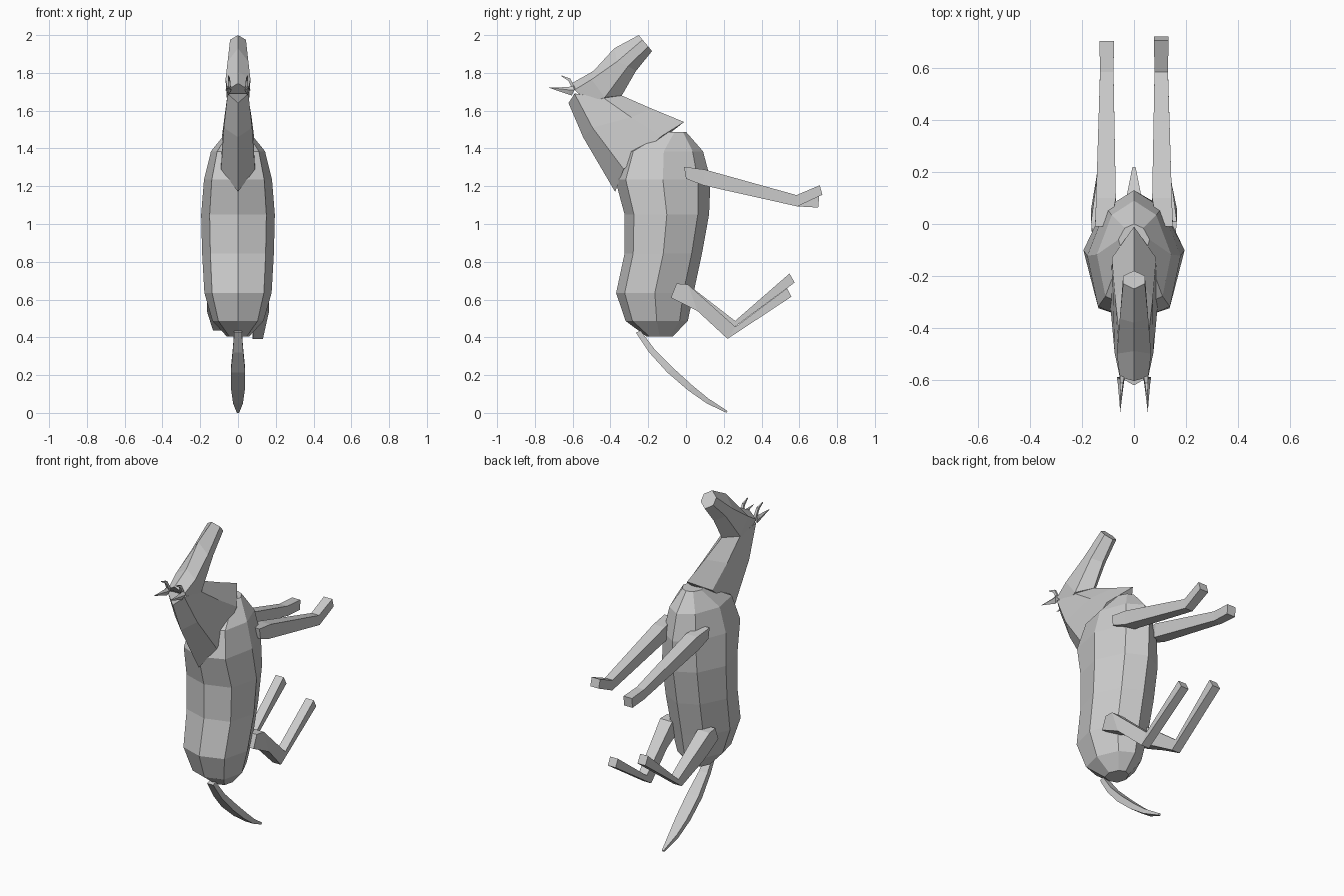
import bpy, bmesh

coat = bpy.data.materials.new("coat_grey")
coat.diffuse_color = (0.6, 0.6, 0.6, 1)


def loft(name, rings):
    """Skin a closed tube through rings that share a vertex count."""
    bm = bmesh.new()
    loops = [[bm.verts.new(p) for p in ring] for ring in rings]
    n = len(loops[0])
    for a, b in zip(loops, loops[1:]):
        for i in range(n):
            j = (i + 1) % n
            bm.faces.new((a[i], a[j], b[j], b[i]))
    bm.faces.new(loops[0])
    bm.faces.new(loops[-1])
    bmesh.ops.remove_doubles(bm, verts=bm.verts, dist=0.0005)
    bmesh.ops.recalc_face_normals(bm, faces=bm.faces)
    mesh = bpy.data.meshes.new(name)
    bm.to_mesh(mesh)
    bm.free()
    mesh.materials.append(coat)
    ob = bpy.data.objects.new(name, mesh)
    bpy.context.collection.objects.link(ob)
    return ob


def mirrored(half):
    """Complete a ring from its x >= 0 half, given from back to front."""
    return half + [(-x, y, z) for x, y, z in reversed(half) if x > 0]


def limb(name, stations):
    """Box tube; station = x centre, half width, upper (y, z), lower (y, z)."""
    loft(name, [[(x - w, *u), (x + w, *u), (x + w, *l), (x - w, *l)]
                for x, w, u, l in stations])


# Barrel body: z, half width, spine y, belly y
body = []
for z, w, yb, yf in [(0.405, 0.06, -0.21, -0.07), (0.487, 0.135, -0.32, 0.01),
                     (0.635, 0.178, -0.37, 0.04), (0.845, 0.19, -0.325, 0.085),
                     (1.05, 0.195, -0.325, 0.122), (1.235, 0.18, -0.375, 0.13),
                     (1.385, 0.143, -0.325, 0.09), (1.488, 0.06, -0.12, 0.0)]:
    k = (yf - yb) / 0.45
    body.append(mirrored([(0, yb, z), (w * 0.77, yb + 0.05 * k, z),
                          (w, (yb + yf) / 2, z),
                          (w * 0.6, yf - 0.06 * k, z), (0, yf, z)]))
loft("body", body)

# Neck: crest, upper side, lower side, throat
loft("neck", [mirrored(h) for h in (
    [(0, -0.375, 1.17), (0.09, -0.33, 1.29), (0.085, -0.13, 1.465), (0, -0.01, 1.54)],
    [(0, -0.545, 1.46), (0.075, -0.495, 1.51), (0.072, -0.29, 1.565), (0, -0.18, 1.61)],
    [(0, -0.622, 1.64), (0.055, -0.59, 1.69), (0.055, -0.44, 1.67), (0, -0.34, 1.68)])])

# Head: brow, upper cheek, lower cheek, jaw
loft("head", [mirrored(h) for h in (
    [(0, -0.605, 1.745), (0.055, -0.59, 1.71), (0.05, -0.515, 1.64), (0, -0.5, 1.64)],
    [(0, -0.49, 1.81), (0.066, -0.5, 1.765), (0.06, -0.43, 1.67), (0, -0.34, 1.68)],
    [(0, -0.38, 1.93), (0.055, -0.365, 1.86), (0.05, -0.307, 1.835), (0, -0.265, 1.81)],
    [(0, -0.25, 2.0), (0.042, -0.23, 1.975), (0.042, -0.2, 1.94), (0, -0.18, 1.915)])])

# Ears and the thin tufts beside them
for side, s in (("left", -1), ("right", 1)):
    tip = (0.053 * s, -0.725, 1.722)
    loft(side + "_ear", [
        [(0.035 * s, -0.59, 1.71), (0.05 * s, -0.6, 1.735),
         (0.066 * s, -0.59, 1.71), (0.05 * s, -0.605, 1.68)],
        [(0.04 * s, -0.62, 1.71), (0.05 * s, -0.62, 1.725),
         (0.062 * s, -0.62, 1.71), (0.052 * s, -0.62, 1.685)],
        [tip] * 3 + [(tip[0], tip[1], tip[2] - 0.001)]])
    limb(side + "_tuft", [(0.045 * s, 0.008, (-0.585, 1.715), (-0.6, 1.71)),
                          (0.048 * s, 0.006, (-0.612, 1.77), (-0.622, 1.758)),
                          (0.05 * s, 0.002, (-0.658, 1.786), (-0.66, 1.782))])

# Front legs: one straight hoof, one bent up
for side, s, end in (("left", -1, ((0.705, 1.145), (0.7, 1.087))),
                     ("right", 1, ((0.708, 1.205), (0.722, 1.155)))):
    limb(side + "_front_leg", [
        (0.12 * s, 0.03, (-0.01, 1.303), (0.0, 1.24)),
        (0.108 * s, 0.038, (0.1, 1.288), (0.09, 1.205)),
        (0.105 * s, 0.026, (0.585, 1.153), (0.59, 1.093)),
        (0.105 * s, 0.028, *end)])

# Hind legs: hip, thigh, hock, foot
for side, s, hock, foot in (
        ("left", -1, ((0.26, 0.487), (0.23, 0.435)), ((0.548, 0.738), (0.575, 0.69))),
        ("right", 1, ((0.262, 0.455), (0.22, 0.392)), ((0.535, 0.66), (0.558, 0.615)))):
    limb(side + "_hind_leg", [
        (0.125 * s, 0.035, (-0.05, 0.685), (-0.08, 0.61)),
        (0.125 * s, 0.04, (0.01, 0.68), (0.06, 0.54)),
        (0.105 * s, 0.027, *hock),
        (0.105 * s, 0.026, *foot)])

# Tail curving down and forward to a point
limb("tail", [(0, 0.02, (-0.24, 0.435), (-0.265, 0.425)),
              (0, 0.028, (-0.165, 0.335), (-0.195, 0.32)),
              (0, 0.038, (-0.065, 0.235), (-0.1, 0.215)),
              (0, 0.036, (0.04, 0.14), (0.01, 0.12)),
              (0, 0.026, (0.12, 0.075), (0.11, 0.05)),
              (0, 0.006, (0.22, 0.01), (0.215, 0.0))])
